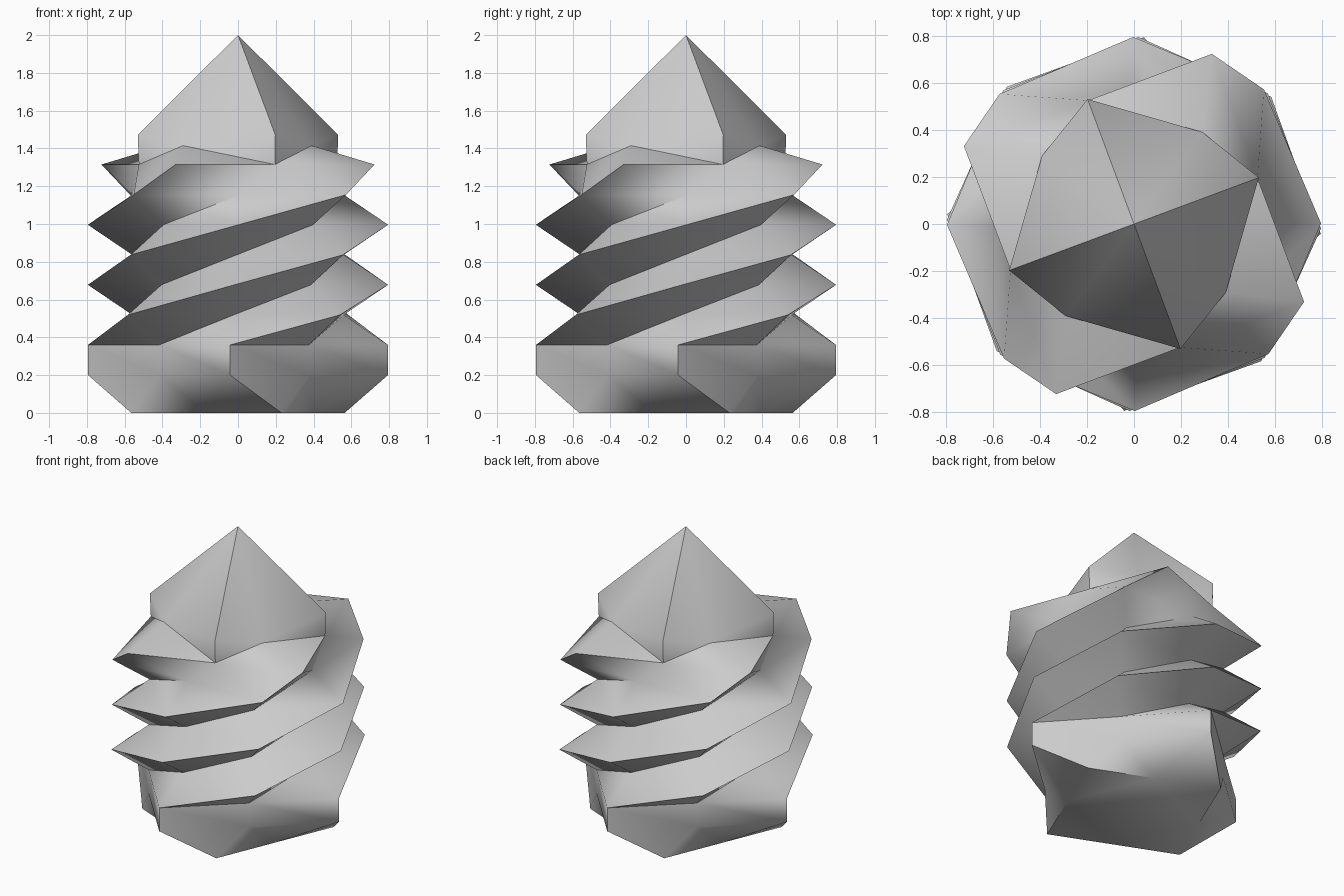
import bpy, bmesh
from math import radians, cos, sin

if "Cube" in bpy.data.objects:
    bpy.data.objects.remove(bpy.data.objects["Cube"])

R, M = 0.795, 0.56          # corner and mid-side radius of the square section

# Rings: (corner angle, corner radius, corner z, mid angle, mid radius, mid z)
rings = [(-67.8, 0.61, 0.0, -22.8, 0.431, 0.0),
         (-93, R, 0.2, -48, M, 0.2)]
# Twisted square body
for i in range(6):
    a, z = -93 + 45.8 * i, 0.36 + 0.159 * i
    rings.append((a, R, z, a + 45, M, z))
# Upper end of the twist and the rim of the pointed cap
rings.append((155.4, R, 1.315, 200.4, M, 1.315))
rings.append((143.3, 0.487, 1.415, 200.4, 0.566, 1.472))


def polar(bm, a, r, z):
    return bm.verts.new((r * cos(radians(a)), r * sin(radians(a)), z))


bm = bmesh.new()
loops = []
for ca, cr, cz, ma, mr, mz in rings:
    loop = []
    for k in range(4):
        loop.append(polar(bm, ca + 90 * k, cr, cz))
        loop.append(polar(bm, ma + 90 * k, mr, mz))
    loops.append(loop)

# Skin between rings, then base and pointed tip
for lo, hi in zip(loops, loops[1:]):
    for k in range(8):
        n = (k + 1) % 8
        bm.faces.new((lo[k], lo[n], hi[n], hi[k]))
bm.faces.new(loops[0][::-1])
tip = bm.verts.new((0, 0, 2))
for k in range(8):
    bm.faces.new((loops[-1][k], loops[-1][(k + 1) % 8], tip))
quads = [f for f in bm.faces if len(f.verts) == 4]
bmesh.ops.triangulate(bm, faces=quads, quad_method='SHORT_EDGE')
bmesh.ops.recalc_face_normals(bm, faces=bm.faces)

mesh = bpy.data.meshes.new("twisted_swirl")
bm.to_mesh(mesh)
bm.free()
obj = bpy.data.objects.new("twisted_swirl", mesh)
bpy.context.collection.objects.link(obj)
bpy.context.view_layer.objects.active = obj
obj.select_set(True)
bpy.ops.object.shade_smooth_by_angle(angle=radians(50))
